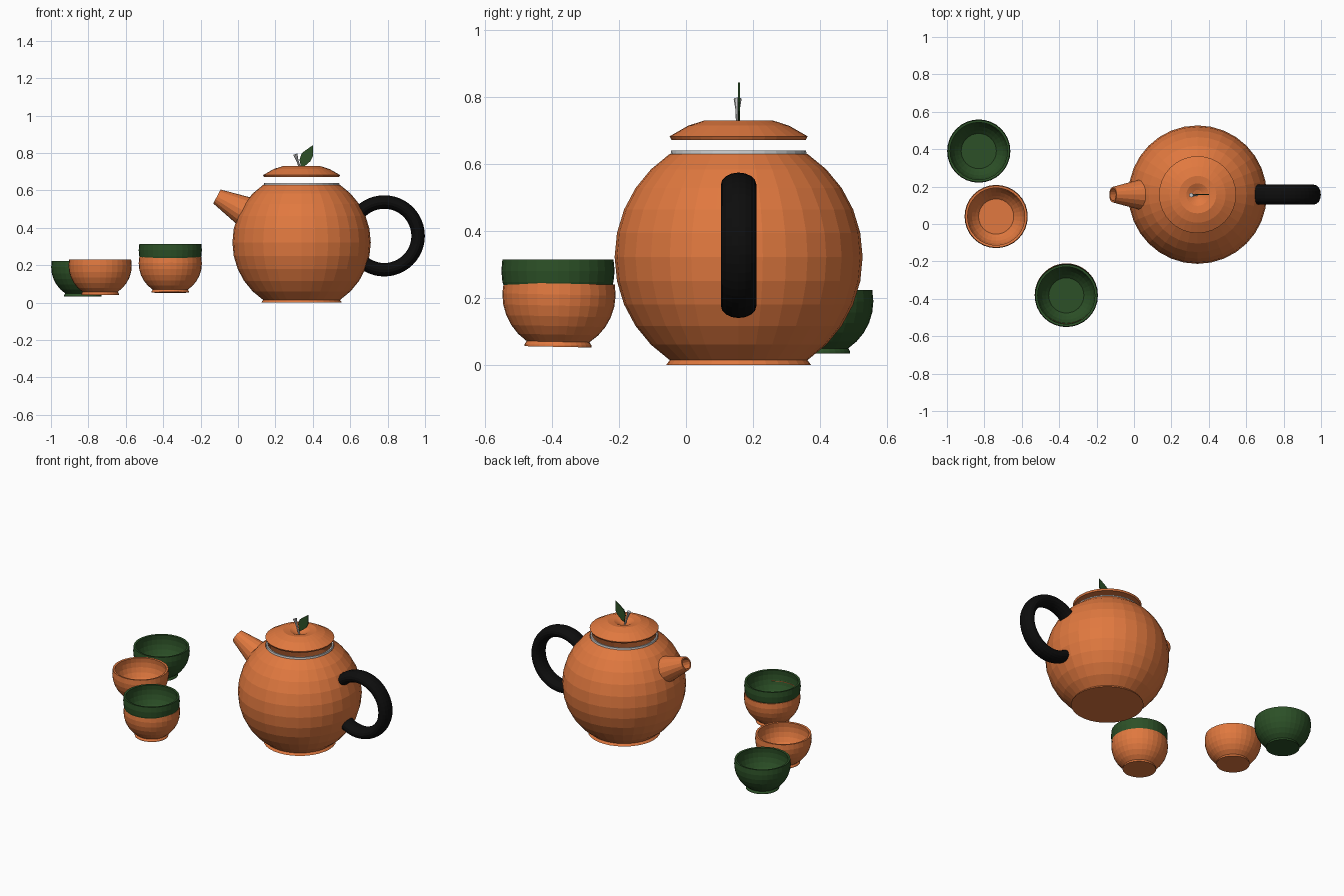
import bpy, bmesh
from math import cos, sin, pi, radians
from mathutils import Vector

if "Cube" in bpy.data.objects:
    bpy.data.objects.remove(bpy.data.objects["Cube"])


def material(name, color):
    m = bpy.data.materials.new(name)
    m.diffuse_color = (*color, 1)
    m.use_nodes = True
    m.node_tree.nodes["Principled BSDF"].inputs["Base Color"].default_value = m.diffuse_color
    return m


ORANGE = material("terracotta", (0.75, 0.19, 0.05))
GREEN = material("leaf_green", (0.025, 0.08, 0.02))
BLACK = material("black", (0.004, 0.004, 0.004))
STEP = radians(11.25)


def finish(bm, name, loc, mat):
    bmesh.ops.recalc_face_normals(bm, faces=bm.faces)
    me = bpy.data.meshes.new(name)
    bm.to_mesh(me)
    bm.free()
    ob = bpy.data.objects.new(name, me)
    ob.location = loc
    if mat:
        me.materials.append(mat)
    bpy.context.collection.objects.link(ob)
    return ob


def lathe(name, profile, loc, mat=None, seg=32, closed=False):
    """Spin (radius, height) points about z; radius 0 becomes a pole."""
    bm = bmesh.new()
    rings = []
    for r, z in profile:
        if r == 0:
            rings.append([bm.verts.new((0, 0, z))] * seg)
        else:
            rings.append([bm.verts.new((r * cos(2 * pi * i / seg), r * sin(2 * pi * i / seg), z))
                          for i in range(seg)])
    pairs = list(zip(rings, rings[1:]))
    if closed:
        pairs.append((rings[-1], rings[0]))
    for a, b in pairs:
        for i in range(seg):
            j = (i + 1) % seg
            bm.faces.new(list(dict.fromkeys((a[i], a[j], b[j], b[i]))))
    return finish(bm, name, loc, mat)


def arc(r, zc, first, last):
    """Sphere profile between two latitude steps."""
    d = 1 if last >= first else -1
    return [(r * cos(k * STEP), zc + r * sin(k * STEP)) for k in range(first, last + d, d)]


CX, CY = 0.34, 0.157

# Pot body: faceted hollow sphere with a flared foot and open mouth
lathe("pot_body", [(0, 0), (0.216, 0)] + arc(0.37, 0.322, -5, 5)
      + arc(0.355, 0.322, 5, -5) + [(0, 0.027)], (CX, CY, 0), ORANGE)

# Thin grey lip around the mouth
lathe("mouth_lip", [(0.203, 0.627), (0.201, 0.64), (0.192, 0.64), (0.192, 0.627)],
      (CX, CY, 0), closed=True)

# Floating lid with a dimple
lathe("lid", [(0, 0.671), (0.2, 0.671), (0.206, 0.682), (0.15, 0.714), (0.1, 0.73),
              (0.06, 0.725), (0.025, 0.708), (0, 0.702)], (CX, CY, 0), ORANGE)

# Spout: open tapered tube
spout = lathe("spout", [(0.087, 0), (0.042, 0.19), (0.033, 0.19), (0.06, 0.02)],
              (0.055, CY, 0.478), ORANGE, seg=16, closed=True)
spout.rotation_euler = Vector((-0.88, 0, 0.47)).to_track_quat('Z', 'Y').to_euler()

# Handle: ring with an oval section
bpy.ops.mesh.primitive_torus_add(major_segments=48, minor_segments=16, major_radius=0.181,
                                 minor_radius=0.036, location=(0.782, CY, 0.357),
                                 rotation=(pi / 2, 0, 0))
handle = bpy.context.object
handle.name = "handle"
handle.scale.z = 1.47
handle.data.materials.append(BLACK)

# Stem, leaning left and flaring to the tip
stem = lathe("stem", [(0, 0), (0.005, 0), (0.006, 0.06), (0.012, 0.096), (0, 0.096)],
             (0.337, CY - 0.003, 0.703), seg=8)
stem.rotation_euler = Vector((-0.033, 0, 0.096)).to_track_quat('Z', 'Y').to_euler()

# Leaf: thin extruded outline
bm = bmesh.new()
outline = [(0.337, 0.72), (0.329, 0.765), (0.34, 0.798), (0.366, 0.818),
           (0.402, 0.843), (0.402, 0.785), (0.388, 0.757), (0.36, 0.733)]
face = bm.faces.new([bm.verts.new((x, -0.003, z)) for x, z in outline])
ext = bmesh.ops.extrude_face_region(bm, geom=[face])
bmesh.ops.translate(bm, vec=(0, 0.006, 0),
                    verts=[v for v in ext["geom"] if isinstance(v, bmesh.types.BMVert)])
finish(bm, "leaf", (0, CY + 0.001, 0), GREEN)

# Cups: two separate, two stacked
cups = [("green_cup", -0.83, 0.39, 0.034, GREEN),
        ("orange_cup", -0.737, 0.04, 0.042, ORANGE),
        ("stacked_lower_cup", -0.362, -0.382, 0.054, ORANGE),
        ("stacked_upper_cup", -0.362, -0.382, 0.125, GREEN)]
for name, x, y, z, mat in cups:
    profile = ([(0, 0), (0.1, 0), (0.1, 0.006)] + arc(0.169, 0.156, -5, 1)
               + arc(0.156, 0.157, 1, -4) + [(0.094, 0.03), (0, 0.03)])
    cup = lathe(name, profile, (x, y, z), mat)
    if name == "stacked_lower_cup":
        cup.rotation_euler.x = -0.02
